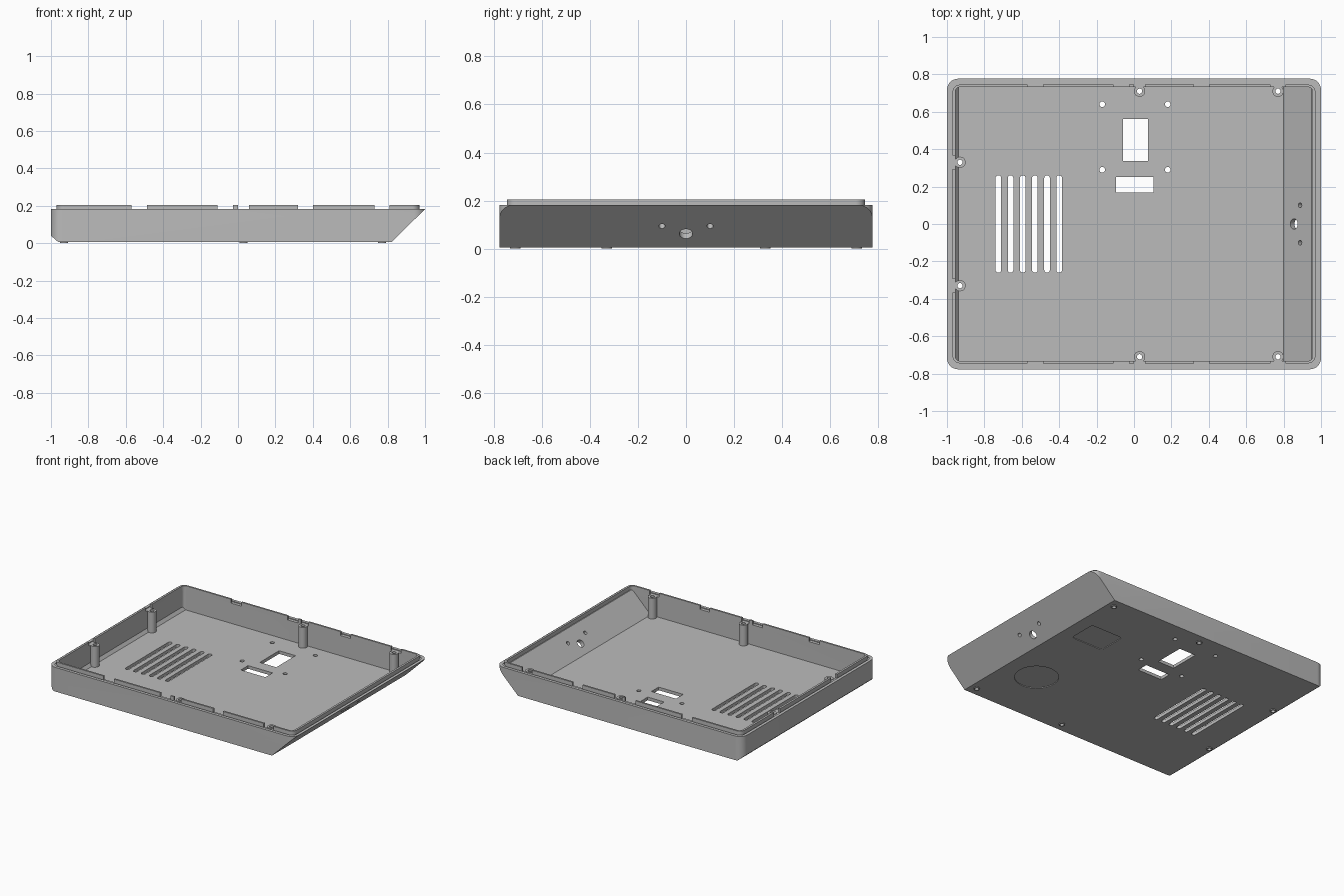
import bpy, bmesh
from math import cos, sin, pi
from mathutils import Matrix, Vector

if "Cube" in bpy.data.objects:
    bpy.data.objects.remove(bpy.data.objects["Cube"])

GREY = bpy.data.materials.new("mid grey plastic")
GREY.use_nodes = True
colour = (0.5, 0.5, 0.5, 1)
GREY.diffuse_color = colour
GREY.node_tree.nodes["Principled BSDF"].inputs["Base Color"].default_value = colour

HALF_Y, BASE, RIM, TOP = 0.777, 0.005, 0.182, 0.205
FLOOR, WALL = 0.028, 0.045


def prism(name, points, offset):
    """Extrude a closed polygon of 3D points along an offset."""
    bm = bmesh.new()
    face = bm.faces.new([bm.verts.new(p) for p in points])
    new = bmesh.ops.extrude_face_region(bm, geom=[face])["geom"]
    bmesh.ops.translate(bm, vec=offset, verts=[v for v in new if isinstance(v, bmesh.types.BMVert)])
    bmesh.ops.recalc_face_normals(bm, faces=bm.faces)
    mesh = bpy.data.meshes.new(name)
    bm.to_mesh(mesh)
    bm.free()
    mesh.materials.append(GREY)
    obj = bpy.data.objects.new(name, mesh)
    bpy.context.collection.objects.link(obj)
    return obj


def slab(name, cx, cy, hx, hy, z0, z1, r=0.0, n=8):
    """Upright block with rounded corners in plan."""
    pts = []
    for i, (sx, sy) in enumerate(((1, 1), (-1, 1), (-1, -1), (1, -1))):
        steps = n if r else 0
        for k in range(steps + 1):
            a = (i + (k / steps if steps else 0)) * pi / 2
            pts.append((cx + sx * (hx - r) + r * cos(a), cy + sy * (hy - r) + r * sin(a), z0))
    return prism(name, pts, (0, 0, z1 - z0))


def rod(name, centre, axis, r, length, n=24):
    """Cylinder centred on a point along any axis."""
    turn = Vector(axis).to_track_quat("Z", "Y").to_matrix().to_4x4()
    place = Matrix.Translation(centre) @ turn
    pts = [place @ Vector((r * cos(2 * pi * k / n), r * sin(2 * pi * k / n), -length / 2))
           for k in range(n)]
    return prism(name, pts, Vector(axis).normalized() * length)


def combine(obj, other, mode="DIFFERENCE"):
    """Apply a boolean and discard the tool object."""
    mod = obj.modifiers.new("cut", "BOOLEAN")
    mod.operation, mod.object, mod.solver = mode, other, "EXACT"
    graph = bpy.context.evaluated_depsgraph_get()
    mesh = bpy.data.meshes.new_from_object(obj.evaluated_get(graph))
    obj.modifiers.clear()
    obj.data = mesh
    bpy.data.objects.remove(other)


def side_profile(name, points, half_y):
    return prism(name, [(x, -half_y, z) for x, z in points], (0, 2 * half_y, 0))


# Tray shell: rounded plan crossed with a side profile (sloped end, small chamfer)
body = slab("tray_body", 0, 0, 1, HALF_Y, BASE, RIM, 0.06)
combine(body, side_profile("outer_profile", [
    (-0.96, BASE), (0.82, BASE), (1.0, RIM), (1.05, RIM + 0.05), (-1.1, RIM + 0.05),
    (-1.1, 0.04), (-1.0, 0.04)], 1), "INTERSECT")

# Hollow interior following the outside
cavity = slab("cavity", 0, 0, 1 - WALL, HALF_Y - WALL, FLOOR, 0.3, 0.02)
combine(cavity, side_profile("inner_profile", [
    (-0.938, FLOOR), (0.80, FLOOR), (0.955, RIM), (0.955, 0.4), (-1.1, 0.4),
    (-1.1, 0.05), (-0.955, 0.05)], 1), "INTERSECT")
combine(body, cavity)

# Shallow ledge around the inside of the rim
combine(body, slab("ledge", 0, 0, 0.978, HALF_Y - 0.022, RIM - 0.006, 0.3, 0.04))

# Ventilation slots
for i in range(6):
    combine(body, slab("slot", -0.725 + 0.065 * i, 0, 0.015, 0.26, -0.1, 0.1, 0.014, 4))

# Connector windows with four mounting holes
combine(body, slab("window", 0.007, 0.45, 0.067, 0.112, -0.1, 0.1))
combine(body, slab("window", 0.005, 0.21, 0.1, 0.042, -0.1, 0.1))
for x in (-0.17, 0.18):
    for y in (0.29, 0.64):
        combine(body, rod("hole", (x, y, 0), (0, 0, 1), 0.015, 0.2))

# Holes through the sloped end
for y, z, r in ((0, 0.062, 0.028), (0.1, 0.094, 0.013), (-0.1, 0.094, 0.013)):
    combine(body, rod("hole", (0.815 + z, y, z), (1, 0, -1), r, 0.12))

# Shallow recesses for feet on the underside
combine(body, rod("round_recess", (0.56, -0.34, 0), (0, 0, 1), 0.147, 0.02, 48))
combine(body, slab("square_recess", 0.59, 0.32, 0.13, 0.105, -0.01, 0.01, 0.02, 4))

# Raised lip, interrupted for clips and screw posts
lip = slab("rim_lip", 0, 0, 0.97, HALF_Y - 0.032, RIM - 0.01, TOP, 0.04)
combine(lip, slab("lip_inside", 0, 0, 1 - WALL, HALF_Y - WALL, 0, 0.4, 0.025))
for x, half in ((-0.528, 0.042), (-0.068, 0.042), (0.03, 0.03), (0.36, 0.04), (0.77, 0.04)):
    combine(lip, slab("gap", x, 0, half, 1, 0, 0.4))
for s in (1, -1):
    combine(lip, slab("gap", -0.95, 0.33 * s, 0.05, 0.035, 0, 0.4))

# Hollow screw posts with a small collar below the floor
posts = [(x, s * y) for x, y in ((0.03, 0.71), (0.77, 0.71), (-0.93, 0.33)) for s in (1, -1)]
parts = [body, lip]
for i, (x, y) in enumerate(posts, 1):
    combine(body, rod("hole", (x, y, 0), (0, 0, 1), 0.018, 0.1))
    post = rod(f"screw_post_{i}", (x, y, 0.1), (0, 0, 1), 0.03, 0.16)
    collar = rod("collar", (x, y, 0.02), (0, 0, 1), 0.022, 0.04)
    combine(post, collar, "UNION")
    combine(post, rod("bore", (x, y, 0.1), (0, 0, 1), 0.014, 0.4))
    parts.append(post)

# Smooth the round surfaces, keep the edges sharp
for obj in bpy.context.view_layer.objects:
    obj.select_set(obj in parts)
bpy.context.view_layer.objects.active = body
bpy.ops.object.shade_smooth_by_angle(angle=pi / 6)
